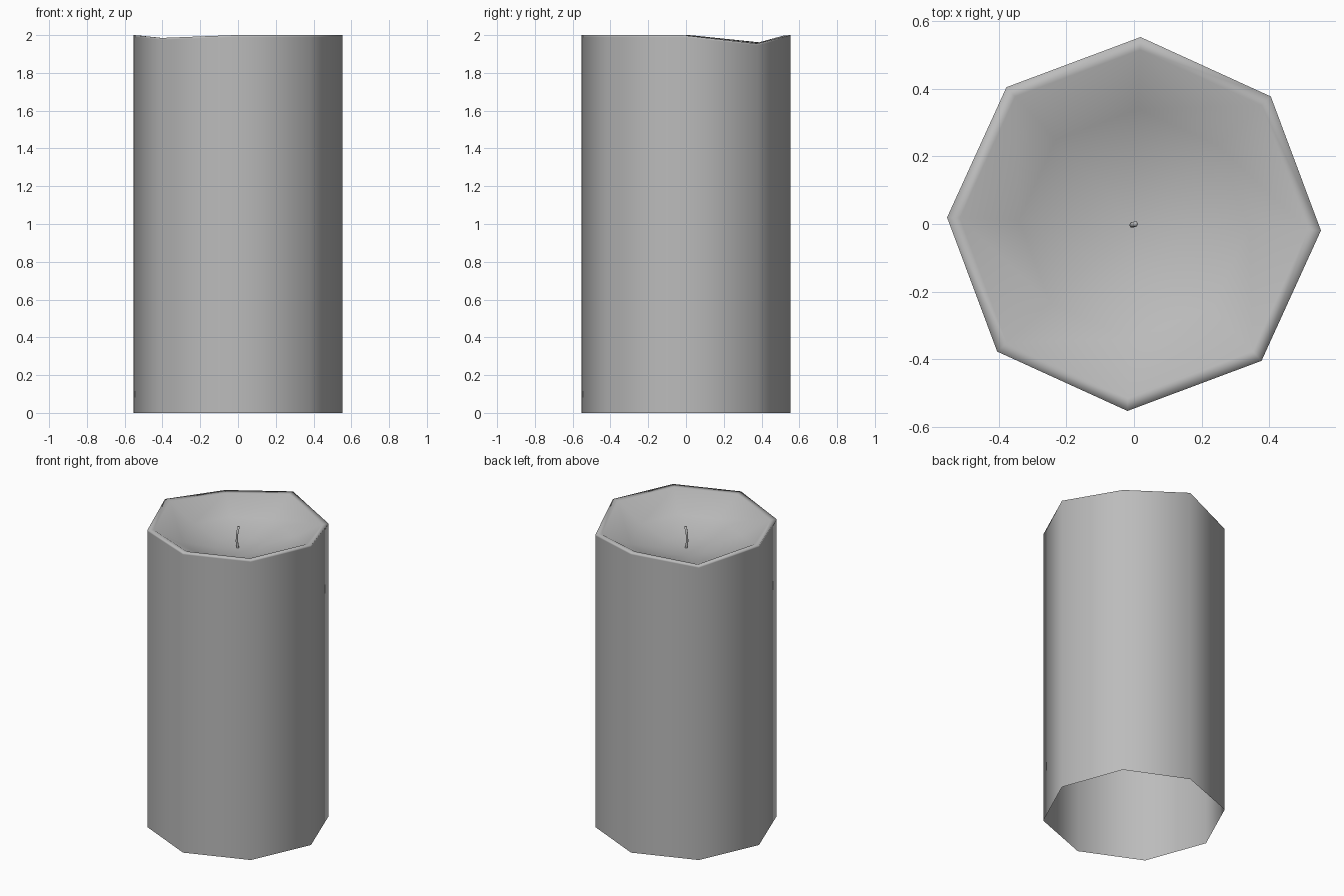
import bpy, bmesh, math

if "Cube" in bpy.data.objects:
    bpy.data.objects.remove(bpy.data.objects["Cube"])

grey = bpy.data.materials.new("wax_grey")
grey.diffuse_color = (0.5, 0.5, 0.5, 1)
grey.use_nodes = True
grey.node_tree.nodes["Principled BSDF"].inputs["Base Color"].default_value = grey.diffuse_color


def finish(name, bm):
    me = bpy.data.meshes.new(name)
    for f in bm.faces:
        f.smooth = True
    bm.to_mesh(me)
    bm.free()
    me.materials.append(grey)
    ob = bpy.data.objects.new(name, me)
    bpy.context.collection.objects.link(ob)
    return ob


def bridge(bm, a, b):
    n = len(a)
    for i in range(n):
        j = (i + 1) % n
        bm.faces.new((a[i], a[j], b[j], b[i]))


# Candle body: eight-sided open-bottomed wall, uneven rim and melted bowl
START = math.radians(-2)
DIPS = [0, 0.045, 0, 0.04, 0, 0.015, 0, 0]
# (radius, height, share of the rim dip)
PROFILE = [(0.553, 0.0, 0), (0.553, 1.99, 1), (0.553, 2.0, 1),
           (0.515, 1.997, 1), (0.34, 1.895, 0.4), (0.15, 1.842, 0)]
bm = bmesh.new()
rings = []
for r, z, share in PROFILE:
    ring = []
    for i, dip in enumerate(DIPS):
        a = START + i * math.tau / 8
        ring.append(bm.verts.new((r * math.cos(a), r * math.sin(a), z - dip * share)))
    rings.append(ring)
for a, b in zip(rings, rings[1:]):
    bridge(bm, a, b)
centre = bm.verts.new((0, 0, 1.83))
last = rings[-1]
for i in range(8):
    bm.faces.new((last[i], last[(i + 1) % 8], centre))
finish("candle_body", bm)

# Wick: thin, slightly bent tube
PATH = [(0.0, 0.0, 1.82), (-0.006, -0.003, 1.87), (-0.005, -0.003, 1.92), (0.004, 0.0, 1.972)]
bm = bmesh.new()
rings = []
for x, y, z in PATH:
    rings.append([bm.verts.new((x + 0.008 * math.cos(k * math.tau / 6),
                                y + 0.008 * math.sin(k * math.tau / 6), z)) for k in range(6)])
for a, b in zip(rings, rings[1:]):
    bridge(bm, a, b)
bm.faces.new(rings[-1])
finish("wick", bm)
